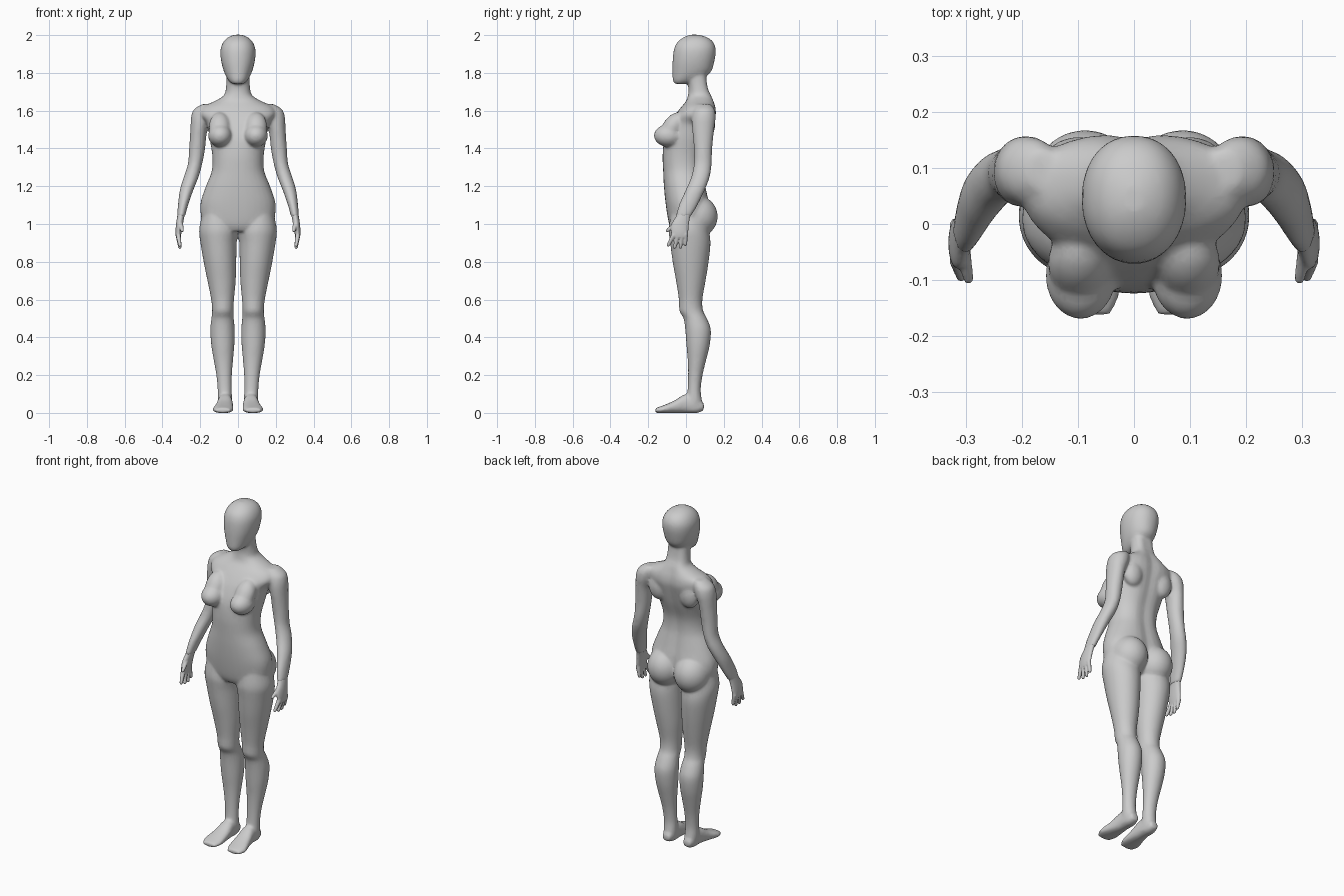
import bpy, bmesh, math
from mathutils import Vector, Matrix

cube = bpy.data.objects.get("Cube")
if cube:
    bpy.data.objects.remove(cube, do_unlink=True)

skin = bpy.data.materials.new("plain grey")
skin.use_nodes = True
GREY = (0.6, 0.6, 0.6, 1)
skin.diffuse_color = GREY
skin.node_tree.nodes["Principled BSDF"].inputs["Base Color"].default_value = GREY

SEGMENTS = 32
STEPS = 4


def spline(p0, p1, p2, p3, t):
    """Catmull-Rom blend of four numbers."""
    return p1 + t / 2 * (p2 - p0 + t * (2 * p0 - 5 * p1 + 4 * p2 - p3 + t * (3 * (p1 - p2) + p3 - p0)))


def refine(rows):
    """Add smooth in-between sections to a list of sections."""
    last = len(rows) - 1
    out = []
    for i in range(last):
        near = [rows[max(0, min(last, i + k))] for k in (-1, 0, 1, 2)]
        for step in range(STEPS):
            out.append([spline(*vals, step / STEPS) for vals in zip(*near)])
    return out + [rows[last]]


def loft(bm, rows, side=1, along="z", power=2.0, groove=0.0):
    """Skin oval sections given as (position, x min, x max, other min, other max)."""
    rings = []
    for pos, x0, x1, b0, b1 in refine(rows):
        ring = []
        for k in range(SEGMENTS):
            a = math.tau * k / SEGMENTS
            c, s = math.cos(a), math.sin(a)
            x = (x0 + x1) / 2 + (x1 - x0) / 2 * math.copysign(abs(c) ** (2 / power), c)
            b = (b0 + b1) / 2 + (b1 - b0) / 2 * math.copysign(abs(s) ** (2 / power), s)
            if s > 0:
                b -= groove * math.exp(-(x / 0.035) ** 2)
            ring.append(bm.verts.new((side * x, b, pos) if along == "z" else (side * x, pos, b)))
        rings.append(ring)
    for low, high in zip(rings, rings[1:]):
        for k in range(SEGMENTS):
            n = (k + 1) % SEGMENTS
            bm.faces.new((low[k], low[n], high[n], high[k]))
    bm.faces.new(rings[0])
    bm.faces.new(rings[-1])


def ellipsoid(bm, centre, radii, side=1, tilt=0.0):
    place = Matrix.Translation((side * centre[0], centre[1], centre[2]))
    place = place @ Matrix.Rotation(tilt, 4, "X") @ Matrix.Diagonal((*radii, 1))
    bmesh.ops.create_uvsphere(bm, u_segments=32, v_segments=20, radius=1, matrix=place)


def capsule(bm, start, end, r0, r1, side=1):
    """Tapered rounded finger."""
    a, b = Vector(start), Vector(end)
    a.x, b.x = a.x * side, b.x * side
    turn = (b - a).to_track_quat("Z", "Y").to_matrix().to_4x4()
    bmesh.ops.create_cone(bm, cap_ends=True, segments=16, radius1=r0, radius2=r1,
                          depth=(b - a).length, matrix=Matrix.Translation((a + b) / 2) @ turn)
    for p, r in ((a, r0), (b, r1)):
        bmesh.ops.create_uvsphere(bm, u_segments=16, v_segments=10, radius=r, matrix=Matrix.Translation(p))


def finish(bm, name, voxel, smoothing, keep):
    """Fuse the overlapping volumes into one smooth skin."""
    bmesh.ops.recalc_face_normals(bm, faces=bm.faces)
    mesh = bpy.data.meshes.new(name)
    bm.to_mesh(mesh)
    bm.free()
    mesh.materials.append(skin)
    ob = bpy.data.objects.new(name, mesh)
    bpy.context.collection.objects.link(ob)
    fuse = ob.modifiers.new("fuse", "REMESH")
    fuse.mode, fuse.voxel_size = "VOXEL", voxel
    soft = ob.modifiers.new("soften", "SMOOTH")
    soft.factor, soft.iterations = 0.5, smoothing
    ob.modifiers.new("simplify", "DECIMATE").ratio = keep
    for other in bpy.context.selected_objects:
        other.select_set(False)
    ob.select_set(True)
    bpy.context.view_layer.objects.active = ob
    for m in list(ob.modifiers):
        bpy.ops.object.modifier_apply(modifier=m.name)
    bpy.ops.object.shade_smooth()


# Torso and neck: height, half width, front, back
torso = [(.96, .1, -.07, .08), (1, .18, -.09, .11), (1.1, .2, -.107, .125), (1.2, .17, -.117, .108),
         (1.28, .139, -.121, .095), (1.36, .136, -.124, .1), (1.45, .15, -.115, .13),
         (1.53, .165, -.085, .152), (1.58, .2, -.055, .163), (1.62, .185, -.025, .16),
         (1.65, .125, 0, .152), (1.68, .076, .01, .143), (1.72, .064, .013, .126), (1.8, .06, 0, .115)]
# Head: height, half width, front, back
head = [(1.742, .03, -.06, 0), (1.76, .05, -.07, .06), (1.8, .072, -.071, .128), (1.86, .089, -.071, .15),
        (1.92, .093, -.065, .158), (1.96, .08, -.048, .146), (1.987, .055, -.015, .115), (2.002, .02, .02, .07)]
# Limbs: position, inner x, outer x, low and high of the other axis
leg = [(1.05, .03, .19, -.08, .1), (.97, .002, .206, -.092, .12), (.9, .007, .199, -.084, .13),
       (.8, .009, .182, -.071, .12), (.7, .012, .162, -.053, .104), (.6, .021, .142, -.038, .087),
       (.54, .024, .137, -.035, .091), (.5, .022, .141, -.013, .111), (.44, .017, .147, -.004, .132),
       (.36, .019, .142, .002, .126), (.28, .026, .129, .009, .107), (.2, .032, .115, .011, .088),
       (.12, .033, .108, .008, .078), (.06, .03, .107, 0, .085), (.01, .035, .1, -.02, .08)]
foot = [(.095, .045, .09, .015, .05), (.06, .034, .102, -.001, .08), (0, .029, .107, -.001, .1),
        (-.06, .025, .12, -.001, .066), (-.12, .024, .135, -.001, .04), (-.162, .04, .12, 0, .026)]
arm = [(1.635, .13, .19, .06, .13), (1.605, .13, .235, .04, .152), (1.56, .14, .249, .03, .157),
       (1.5, .163, .252, .033, .149), (1.4, .174, .259, .042, .139), (1.32, .189, .265, .042, .136),
       (1.25, .208, .287, .028, .126), (1.18, .236, .308, -.002, .1), (1.1, .264, .318, -.038, .062),
       (1.04, .28, .323, -.055, .027)]
palm = [(1.07, .275, .317, -.042, .04), (1.04, .284, .322, -.053, .023), (1, .291, .328, -.077, .016),
        (.96, .298, .331, -.08, .012), (.93, .304, .329, -.075, .008)]
# Fingers: root y, root z, tip y, tip z
fingers = [(-.066, .94, -.094, .888), (-.044, .935, -.06, .877), (-.022, .935, -.03, .877), (-.002, .945, -.003, .892)]

body = bmesh.new()
loft(body, [(z, -w, w, f, b) for z, w, f, b in torso], power=2.2, groove=.012)
loft(body, [(z, -w, w, f, b) for z, w, f, b in head], power=2.15)
for side in (1, -1):
    loft(body, leg, side)
    loft(body, foot, side, along="y", power=2.4)
    loft(body, arm, side)
    # Buttock, bust, upper bust slope, shoulder blade
    ellipsoid(body, (.087, .06, 1.04), (.1, .108, .11), side)
    ellipsoid(body, (.095, -.092, 1.468), (.063, .078, .06), side)
    ellipsoid(body, (.097, -.07, 1.515), (.057, .052, .085), side, tilt=-.6)
    ellipsoid(body, (.1, .11, 1.53), (.06, .045, .08), side)
finish(body, "body", .007, 12, .3)

for side, label in ((1, "left"), (-1, "right")):
    hand = bmesh.new()
    loft(hand, palm, side)
    for y0, z0, y1, z1 in fingers:
        capsule(hand, (.316, y0, z0), (.308, y1, z1), .013, .009, side)
    capsule(hand, (.304, -.055, 1), (.295, -.098, .965), .014, .009, side)
    finish(hand, label + "_hand", .004, 4, .4)
